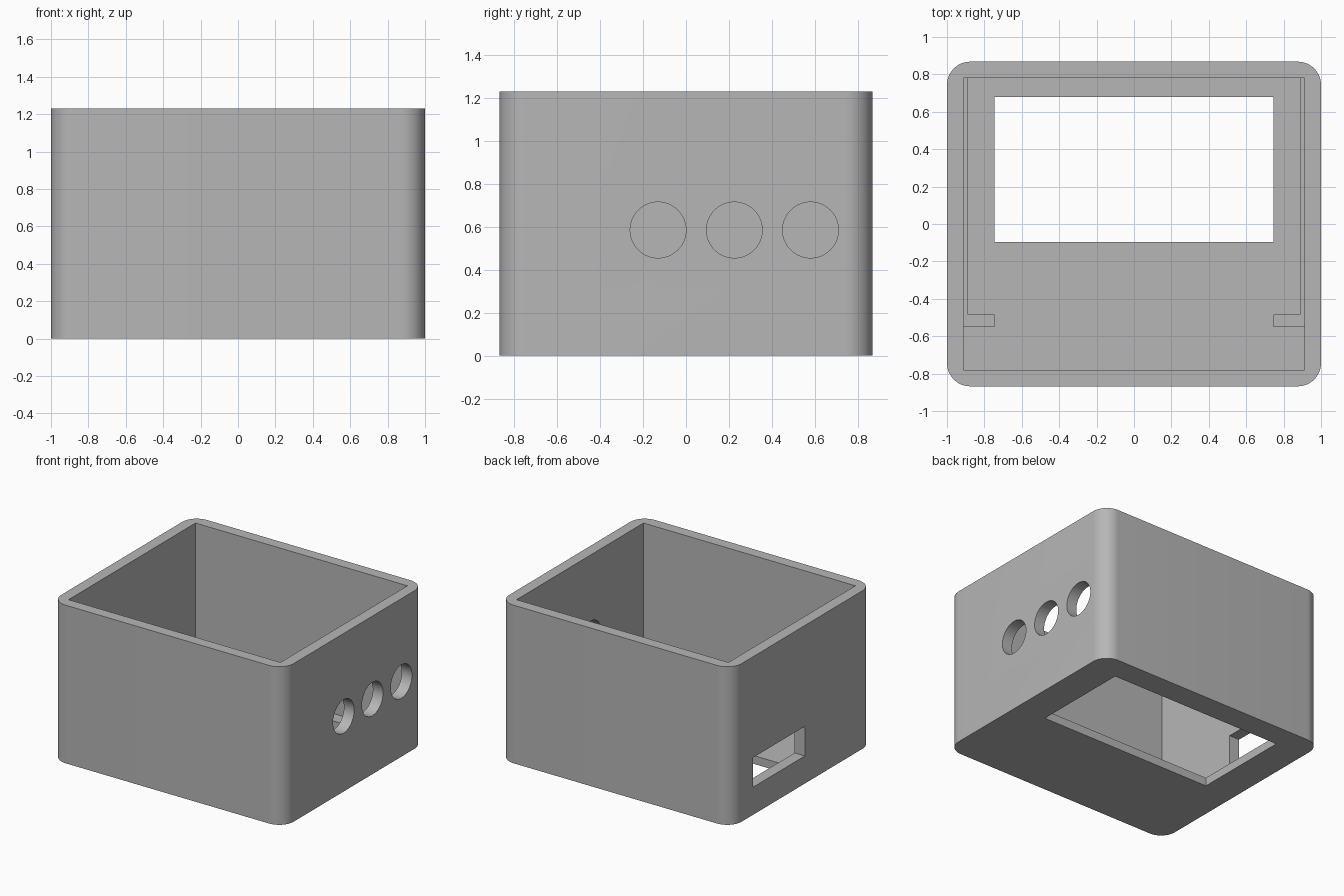
import bpy
import bmesh
from math import radians
from mathutils import Matrix, Vector

cube = bpy.data.objects.get("Cube")
if cube:
    bpy.data.objects.remove(cube, do_unlink=True)

grey = bpy.data.materials.new("light_grey")
grey.use_nodes = True
grey.diffuse_color = (0.47, 0.47, 0.47, 1)
grey.node_tree.nodes["Principled BSDF"].inputs["Base Color"].default_value = grey.diffuse_color

HALF_X, HALF_Y, HEIGHT = 1.0, 0.868, 1.23
WALL, FLOOR, CORNER = 0.088, 0.065, 0.125
IN_X, IN_Y = HALF_X - WALL, HALF_Y - WALL


def finish(bm, name):
    mesh = bpy.data.meshes.new(name)
    bmesh.ops.recalc_face_normals(bm, faces=bm.faces)
    bm.to_mesh(mesh)
    bm.free()
    mesh.materials.append(grey)
    obj = bpy.data.objects.new(name, mesh)
    bpy.context.collection.objects.link(obj)
    return obj


def box_mesh(low, high):
    low, high = Vector(low), Vector(high)
    bm = bmesh.new()
    bmesh.ops.create_cube(bm, size=1)
    bmesh.ops.scale(bm, vec=high - low, verts=bm.verts)
    bmesh.ops.translate(bm, vec=(low + high) / 2, verts=bm.verts)
    return bm


def box(name, low, high):
    return finish(box_mesh(low, high), name)


def cut(target, cutter):
    cutter.hide_render = True
    mod = target.modifiers.new("cut", "BOOLEAN")
    mod.operation, mod.solver, mod.object = "DIFFERENCE", "EXACT", cutter
    bpy.context.view_layer.objects.active = target
    bpy.ops.object.modifier_apply(modifier=mod.name)
    bpy.data.objects.remove(cutter, do_unlink=True)


# Outer case with rounded upright corners
bm = box_mesh((-HALF_X, -HALF_Y, 0), (HALF_X, HALF_Y, HEIGHT))
uprights = [e for e in bm.edges if abs(e.verts[0].co.z - e.verts[1].co.z) > 1]
bmesh.ops.bevel(bm, geom=uprights, offset=CORNER, segments=12, profile=0.5, affect="EDGES")
case = finish(bm, "open_case")

# Cavity, floor window and port in the right-hand wall
cut(case, box("cavity_cutter", (-IN_X, -IN_Y, FLOOR), (IN_X, IN_Y, HEIGHT + 0.2)))
cut(case, box("window_cutter", (-0.745, -0.095, -0.2), (0.745, 0.68, 0.15)))
cut(case, box("port_cutter", (-1.2, -0.033, 0.215), (-0.85, 0.605, 0.445)))

# Row of round holes in the left-hand wall
for y in (-0.13, 0.225, 0.58):
    bm = bmesh.new()
    place = Matrix.Translation((1, y, 0.585)) @ Matrix.Rotation(radians(90), 4, "Y")
    bmesh.ops.create_cone(bm, cap_ends=True, segments=64, radius1=0.13, radius2=0.13,
                          depth=0.4, matrix=place)
    cut(case, finish(bm, "hole_cutter"))

bpy.ops.object.select_all(action="DESELECT")
case.select_set(True)
bpy.context.view_layer.objects.active = case
bpy.ops.object.shade_smooth_by_angle(angle=radians(30))

# Low side rails with end stops, sitting on the floor
RAIL_TOP = 0.17
for name, side in (("left", 1), ("right", -1)):
    for part, inner, y0, y1 in (("rail", 0.887, -0.485, IN_Y), ("stop", 0.745, -0.55, -0.485)):
        xs = sorted((side * inner, side * IN_X))
        box(f"{name}_{part}", (xs[0], y0, FLOOR), (xs[1], y1, RAIL_TOP))
